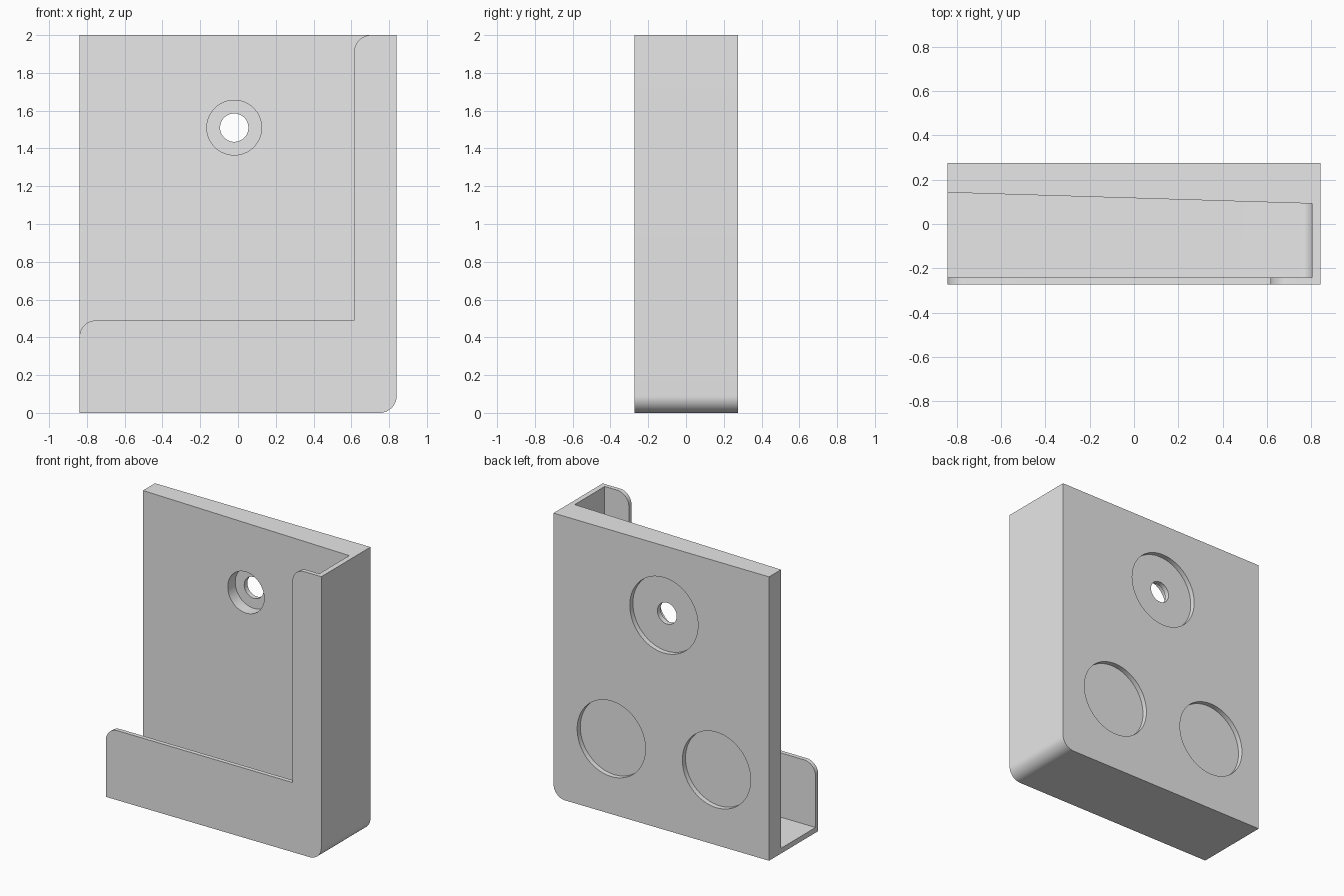
import bpy, bmesh
from math import cos, sin, radians

cube = bpy.data.objects.get("Cube")
if cube:
    bpy.data.objects.remove(cube, do_unlink=True)

HALF, HEIGHT = 0.84, 2.0
FRONT, BACK = -0.272, 0.275
WALL, LIP, R = 0.037, 0.03, 0.09
SIDE_X, LIP_Z = 0.615, 0.49
HOLE_X, HOLE_Z = -0.02, 1.51

grey = bpy.data.materials.new("plain grey")
grey.use_nodes = True
grey.diffuse_color = (0.8, 0.8, 0.8, 1)
grey.node_tree.nodes["Principled BSDF"].inputs["Base Color"].default_value = (0.8, 0.8, 0.8, 1)


def arc(cx, cz, r, a0, a1, n=12):
    steps = [radians(a0 + (a1 - a0) * i / n) for i in range(n + 1)]
    return [(cx + r * cos(a), cz + r * sin(a)) for a in steps]


def prism(name, outline, y0, y1):
    """Extrude an x-z outline from y0 to y1; y1 may depend on x."""
    depth = y1 if callable(y1) else lambda x: y1
    bm = bmesh.new()
    near = [bm.verts.new((x, y0, z)) for x, z in outline]
    far = [bm.verts.new((x, depth(x), z)) for x, z in outline]
    bm.faces.new(near)
    bm.faces.new(far[::-1])
    for i in range(len(near)):
        j = (i + 1) % len(near)
        bm.faces.new((near[j], near[i], far[i], far[j]))
    bmesh.ops.recalc_face_normals(bm, faces=bm.faces)
    mesh = bpy.data.meshes.new(name)
    bm.to_mesh(mesh)
    bm.free()
    obj = bpy.data.objects.new(name, mesh)
    bpy.context.collection.objects.link(obj)
    mesh.materials.append(grey)
    return obj


def disc(name, x, z, r, y0, y1):
    return prism(name, arc(x, z, r, 0, 360, 64)[:-1], y0, y1)


def panel_front(x):
    return 0.142 - 0.0305 * (x + HALF)


# Outer block with one rounded bottom corner
holder = prism("wall_holder",
               [(-HALF, HEIGHT), (-HALF, 0)] + arc(HALF - R, R, R, -90, 0) + [(HALF, HEIGHT)],
               FRONT, BACK)

# Pocket, open at the top and one side, with a slanted back panel
pocket = prism("pocket_cutter",
               [(-1, 2.2), (-1, WALL)] + arc(HALF - R, R, R - WALL, -90, 0) + [(HALF - WALL, 2.2)],
               FRONT + LIP, panel_front)

# Opening that leaves an L-shaped front lip
window = prism("window_cutter",
               [(-1, 2.2), (-1, LIP_Z - R)]
               + arc(R - HALF, LIP_Z - R, R, 180, 90)
               + [(SIDE_X, LIP_Z)]
               + arc(SIDE_X + R, HEIGHT - R, R, 180, 90)
               + [(SIDE_X + R, 2.2)],
               -0.4, -0.1)

# Screw hole with counterbore, and three round recesses in the back
cutters = [pocket, window,
           disc("counterbore_cutter", HOLE_X, HOLE_Z, 0.145, 0, 0.205),
           disc("screw_hole_cutter", HOLE_X, HOLE_Z, 0.075, 0.05, 0.4)]
for x, z in ((HOLE_X, HOLE_Z), (HOLE_X - 0.41, 0.53), (HOLE_X + 0.41, 0.53)):
    cutters.append(disc("back_recess_cutter", x, z, 0.266, BACK - 0.035, 0.4))

bpy.ops.object.select_all(action="DESELECT")
holder.select_set(True)
bpy.context.view_layer.objects.active = holder
for cutter in cutters:
    cutter.hide_render = True
    mod = holder.modifiers.new(cutter.name, "BOOLEAN")
    mod.operation = "DIFFERENCE"
    mod.solver = "EXACT"
    mod.object = cutter
    bpy.ops.object.modifier_apply(modifier=mod.name)
    bpy.data.objects.remove(cutter, do_unlink=True)

bpy.ops.object.shade_smooth_by_angle(angle=radians(30))
